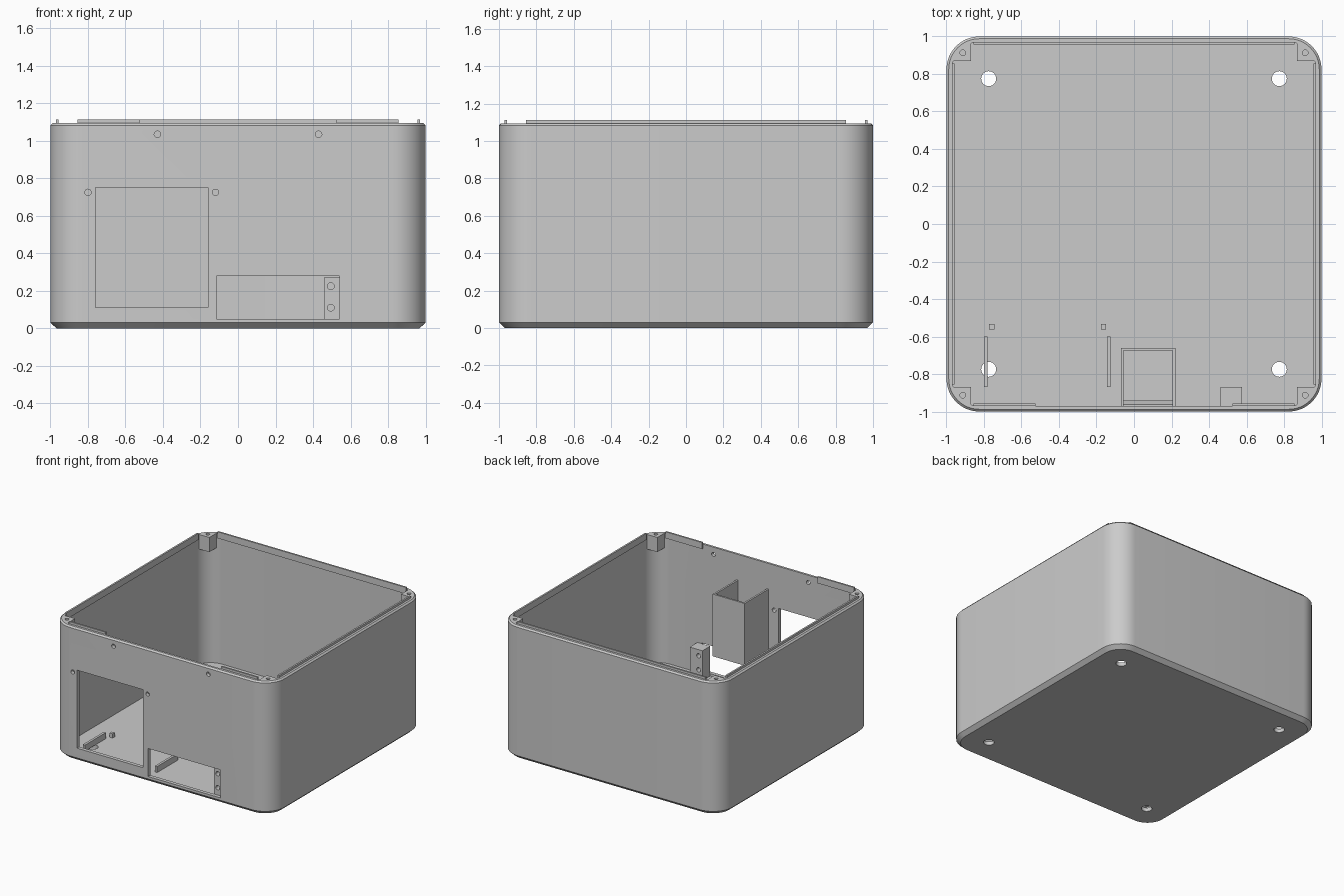
import bpy, bmesh, math

if "Cube" in bpy.data.objects:
    bpy.data.objects.remove(bpy.data.objects["Cube"])

grey = bpy.data.materials.new("light grey plastic")
grey.diffuse_color = (0.6, 0.6, 0.6, 1)
grey.use_nodes = True
grey.node_tree.nodes["Principled BSDF"].inputs["Base Color"].default_value = grey.diffuse_color
TOP, FLOOR, INNER = 1.095, 0.03, 0.97


def rounded_square(half, radius, steps=12):
    """Outline of a square with rounded corners."""
    c = half - radius
    pts = []
    for q, (sx, sy) in enumerate([(1, 1), (-1, 1), (-1, -1), (1, -1)]):
        for i in range(steps + 1):
            a = math.radians(90 * (q + i / steps))
            pts.append((sx * c + radius * math.cos(a), sy * c + radius * math.sin(a)))
    return pts


def loft(name, rings):
    """Solid through a stack of (outline, z) rings."""
    bm = bmesh.new()
    loops = [[bm.verts.new((x, y, z)) for x, y in pts] for pts, z in rings]
    n = len(loops[0])
    for a, b in zip(loops, loops[1:]):
        for i in range(n):
            bm.faces.new((a[i], a[(i + 1) % n], b[(i + 1) % n], b[i]))
    bm.faces.new(loops[0][::-1])
    bm.faces.new(loops[-1])
    bmesh.ops.recalc_face_normals(bm, faces=bm.faces[:])
    mesh = bpy.data.meshes.new(name)
    bm.to_mesh(mesh)
    bm.free()
    mesh.materials.append(grey)
    ob = bpy.data.objects.new(name, mesh)
    bpy.context.collection.objects.link(ob)
    return ob


def box(name, x0, x1, y0, y1, z0, z1):
    sq = [(x0, y0), (x1, y0), (x1, y1), (x0, y1)]
    return loft(name, [(sq, z0), (sq, z1)])


def drill(x, y, z, radius, depth, along_y=False):
    """Round cutter centred on a point."""
    circle = [(radius * math.cos(i * math.pi / 12), radius * math.sin(i * math.pi / 12)) for i in range(24)]
    ob = loft("drill", [(circle, -depth / 2), (circle, depth / 2)])
    if along_y:
        ob.rotation_euler.x = math.pi / 2
    ob.location = (x, y, z)
    return ob


def cut(ob, cutters):
    """Subtract the cutters, bake the result and remove them."""
    for c in cutters:
        m = ob.modifiers.new("cut", 'BOOLEAN')
        m.operation, m.solver, m.object = 'DIFFERENCE', 'EXACT', c
    bpy.context.view_layer.update()
    dg = bpy.context.evaluated_depsgraph_get()
    mesh = bpy.data.meshes.new_from_object(ob.evaluated_get(dg))
    ob.modifiers.clear()
    ob.data = mesh
    for c in cutters:
        bpy.data.objects.remove(c)


# Case shell with chamfered base and rim
shell = loft("case_shell", [
    (rounded_square(0.968, 0.145), 0), (rounded_square(1, 0.175), 0.03),
    (rounded_square(1, 0.175), TOP - 0.012), (rounded_square(0.988, 0.163), TOP)])
cutters = [loft("cavity", [(rounded_square(INNER, 0.145), FLOOR), (rounded_square(INNER, 0.145), 1.3)])]
# Front wall openings
cutters.append(box("large_opening", -0.76, -0.16, -1.1, -0.9, 0.11, 0.75))
cutters.append(box("low_opening", -0.115, 0.54, -1.1, -0.9, 0.05, 0.28))
# Front wall screw holes
for x, z in [(-0.80, 0.725), (-0.12, 0.725), (-0.43, 1.035), (0.43, 1.035)]:
    cutters.append(drill(x, -1, z, 0.017, 0.2, True))
# Floor holes
for x in (-0.775, 0.775):
    for y in (-0.775, 0.775):
        cutters.append(drill(x, y, 0, 0.04, 0.2))
cut(shell, cutters)
bpy.context.view_layer.objects.active = shell
shell.select_set(True)
bpy.ops.object.shade_smooth_by_angle(angle=math.radians(30))

# Corner screw posts, following the rounded wall
for sx, sy in [(1, 1), (-1, 1), (-1, -1), (1, -1)]:
    c, r, p = 0.825, 0.155, 0.87
    a0 = math.asin((p - c) / r)
    arc = [a0 + (math.pi / 2 - 2 * a0) * i / 8 for i in range(9)]
    pts = [(p, p)] + [(c + r * math.cos(a), c + r * math.sin(a)) for a in arc]
    post = loft("corner_post", [([(sx * x, sy * y) for x, y in pts], z) for z in (0.975, TOP)])
    cut(post, [drill(sx * 0.913, sy * 0.913, TOP, 0.015, 0.16)])

# Locating lips inside the rim
LIP0, LIP1 = 1.06, 1.113
for s, side in [(-1, "left"), (1, "right")]:
    x0, x1 = sorted((s * 0.956, s * INNER))
    box(side + "_lip", x0, x1, -0.855, 0.855, LIP0, LIP1)
    x0, x1 = sorted((s * 0.525, s * 0.855))
    box(side + "_front_lip", x0, x1, -INNER, -0.956, LIP0, LIP1)
box("back_lip", -0.855, 0.855, 0.956, INNER, LIP0, LIP1)

# Three-sided holder on the front wall
Z0, Z1 = 0.375, 0.885
box("holder_left", -0.07, -0.055, -INNER, -0.66, Z0, Z1)
box("holder_right", 0.205, 0.22, -INNER, -0.66, Z0, Z1)
box("holder_back", -0.055, 0.205, -0.675, -0.66, Z0, Z1)
# Sloped stop at the foot of the holder
loft("holder_stop", [([(-0.055, -INNER), (0.205, -INNER), (0.205, y), (-0.055, y)], z)
                     for y, z in [(-0.94, Z0), (-0.962, Z0 + 0.05)]])

# Drilled mounting block beside the low opening
block = box("mounting_block", 0.46, 0.575, -INNER, -0.87, FLOOR, 0.275)
cut(block, [drill(0.495, -0.92, z, 0.018, 0.3, True) for z in (0.11, 0.225)])

# Floor rails and locating pins
for x in (-0.79, -0.135):
    box("floor_rail", x - 0.01, x + 0.01, -0.87, -0.6, FLOOR, 0.08)
for x in (-0.758, -0.162):
    box("floor_pin", x - 0.014, x + 0.014, -0.562, -0.534, FLOOR, 0.065)
